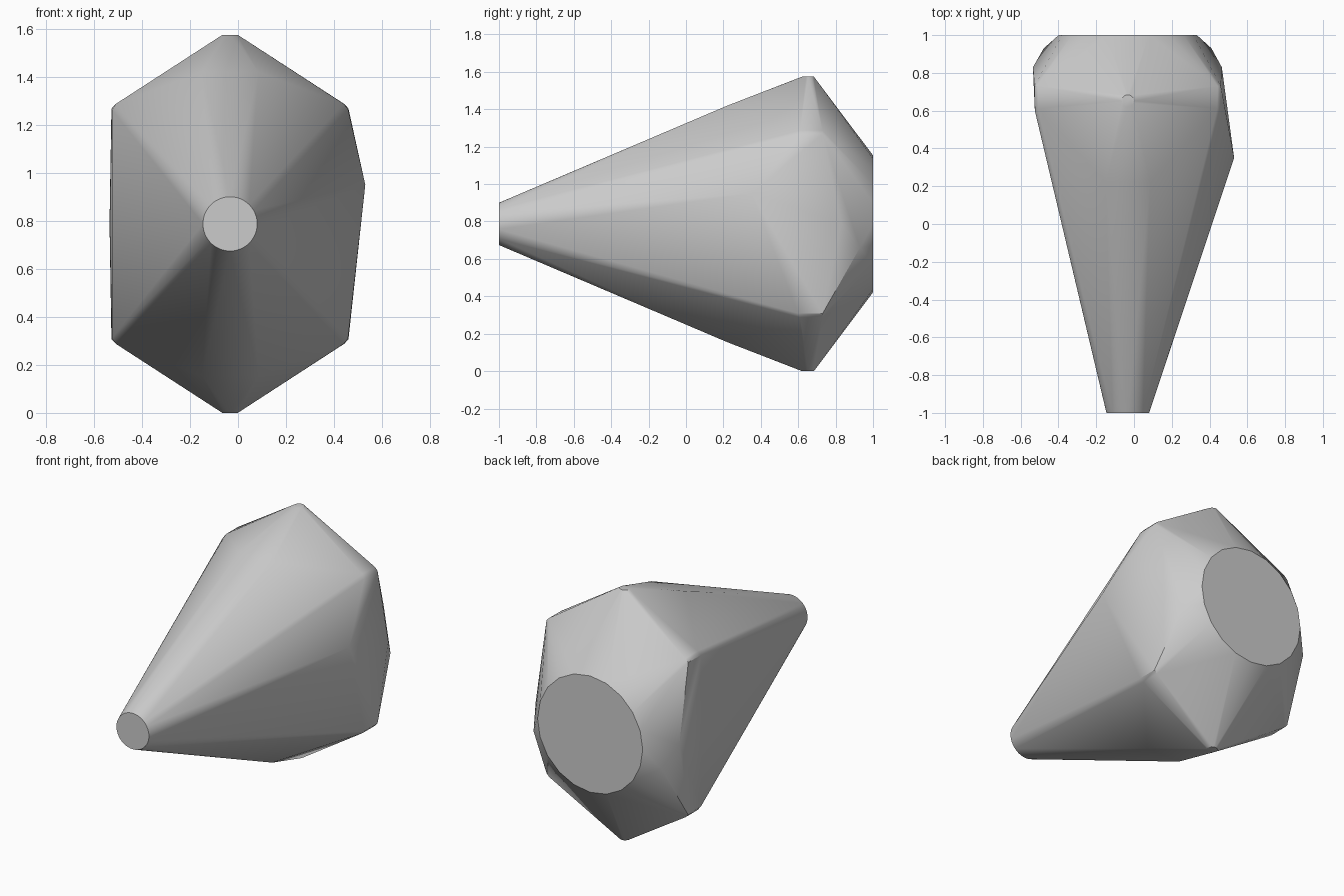
import bpy, bmesh, math
from mathutils import Vector

if "Cube" in bpy.data.objects:
    bpy.data.objects.remove(bpy.data.objects["Cube"])

AXIS_X, MID_Z = -0.033, 0.787

grey = bpy.data.materials.new("plain grey")
grey.use_nodes = True
grey.diffuse_color = (0.6, 0.6, 0.6, 1)
grey.node_tree.nodes["Principled BSDF"].inputs["Base Color"].default_value = (0.6, 0.6, 0.6, 1)


def ring(y, radius, sides):
    """Round end facing along y."""
    turn = 2 * math.pi / sides
    return [Vector((AXIS_X + radius * math.cos(i * turn), y,
                    MID_Z + radius * math.sin(i * turn))) for i in range(sides)]


def tip(z, radius=0.032, sides=16):
    """Small flat disc at the top or bottom peak."""
    turn = 2 * math.pi / sides
    return [Vector((AXIS_X + radius * math.cos(i * turn),
                    0.652 + radius * math.sin(i * turn), z)) for i in range(sides)]


# Nose and tail circles
points = ring(-1, 0.113, 48) + ring(1, 0.366, 20)

# Peaks, ridge shoulders and blunted hexagon corners, mirrored in height
for side in (1, -1):
    points += tip(MID_Z + side * MID_Z)
    half = [(-0.15, 0.22, 0.632), (0.085, 0.22, 0.632),
            (-0.525, 0.60, 0.475), (-0.508, 0.61, 0.500),
            (-0.527, 0.73, 0.480), (-0.508, 0.73, 0.499),
            (0.458, 0.60, 0.478), (0.440, 0.61, 0.500),
            (0.460, 0.73, 0.480), (0.443, 0.73, 0.499)]
    points += [Vector((x, y, MID_Z + side * h)) for x, y, h in half]

# Side bulges: the left flank has one extra forward point
points += [Vector(p) for p in ((0.53, 0.35, 0.95), (0.465, 0.83, 0.79),
                               (-0.535, 0.83, 0.79),
                               (0.41, 0.93, 0.66), (-0.478, 0.93, 0.66))]

# Wrap one tight skin around every control shape
bm = bmesh.new()
for p in points:
    bm.verts.new(p)
bmesh.ops.convex_hull(bm, input=bm.verts[:])
bmesh.ops.delete(bm, geom=[v for v in bm.verts if not v.link_faces], context="VERTS")
bmesh.ops.dissolve_limit(bm, angle_limit=math.radians(0.2),
                         verts=bm.verts[:], edges=bm.edges[:])
bmesh.ops.recalc_face_normals(bm, faces=bm.faces[:])

mesh = bpy.data.meshes.new("faceted_body")
bm.to_mesh(mesh)
bm.free()
mesh.materials.append(grey)
body = bpy.data.objects.new("faceted_body", mesh)
bpy.context.collection.objects.link(body)

bpy.ops.object.select_all(action="DESELECT")
body.select_set(True)
bpy.context.view_layer.objects.active = body
bpy.ops.object.shade_smooth_by_angle(angle=math.radians(30))
